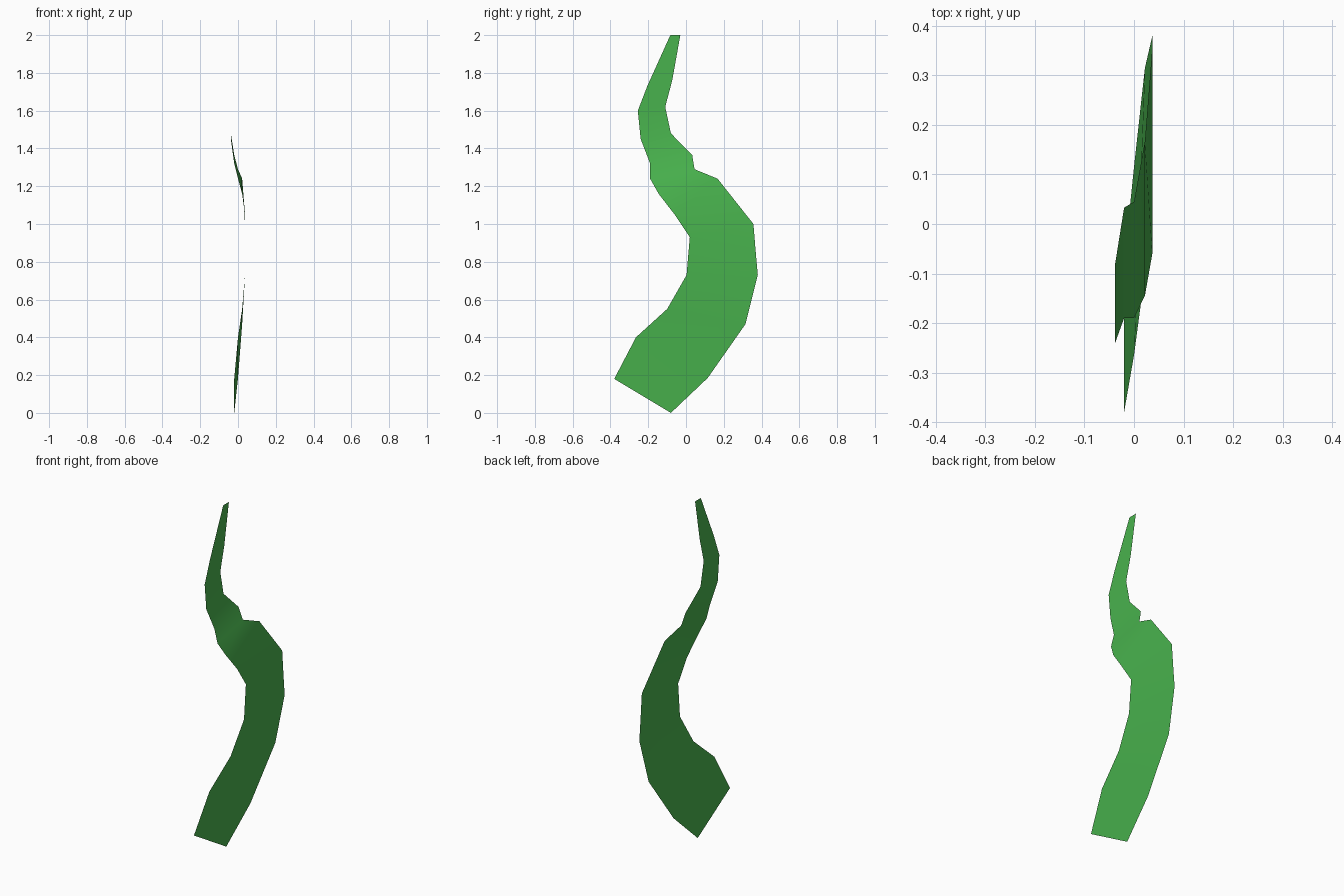
import bpy

cube = bpy.data.objects.get("Cube")
if cube:
    bpy.data.objects.remove(cube, do_unlink=True)

# One flat green for the whole leaf
green = bpy.data.materials.new("leaf_green")
green.use_nodes = True
colour = (0.066, 0.45, 0.075, 1)
green.diffuse_color = colour
green.node_tree.nodes["Principled BSDF"].inputs["Base Color"].default_value = colour

# Sideways bend of each cross row, from base to tip
bend = [-0.02, 0, 0.022, 0.037, 0.037, 0.037, 0.022, 0, -0.02] + [-0.038] * 4

# Front and back edges of the blade as (y, z)
front_edge = [(-0.38, 0.18), (-0.265, 0.40), (-0.10, 0.55), (0.003, 0.73), (0.02, 0.93),
              (-0.06, 1.05), (-0.145, 1.16), (-0.19, 1.24), (-0.19, 1.32), (-0.24, 1.45),
              (-0.255, 1.60), (-0.205, 1.73), (-0.083, 2.0)]
back_edge = [(-0.08, 0), (0.115, 0.185), (0.315, 0.47), (0.38, 0.73), (0.368, 0.865),
             (0.357, 1.0), (0.167, 1.24), (0.045, 1.29), (0.033, 1.365), (-0.08, 1.48),
             (-0.11, 1.62), (-0.073, 1.76), (-0.03, 2.0)]

# Thin curling leaf blade: a single sheet of quads between the two edges
rows = len(bend)
verts = [(x, y, z) for edge in (front_edge, back_edge) for x, (y, z) in zip(bend, edge)]
faces = [(i, i + rows, i + rows + 1, i + 1) for i in range(rows - 1)]
mesh = bpy.data.meshes.new("leaf_blade")
mesh.from_pydata(verts, [], faces)
mesh.materials.append(green)
mesh.shade_smooth()
leaf = bpy.data.objects.new("leaf_blade", mesh)
bpy.context.collection.objects.link(leaf)
